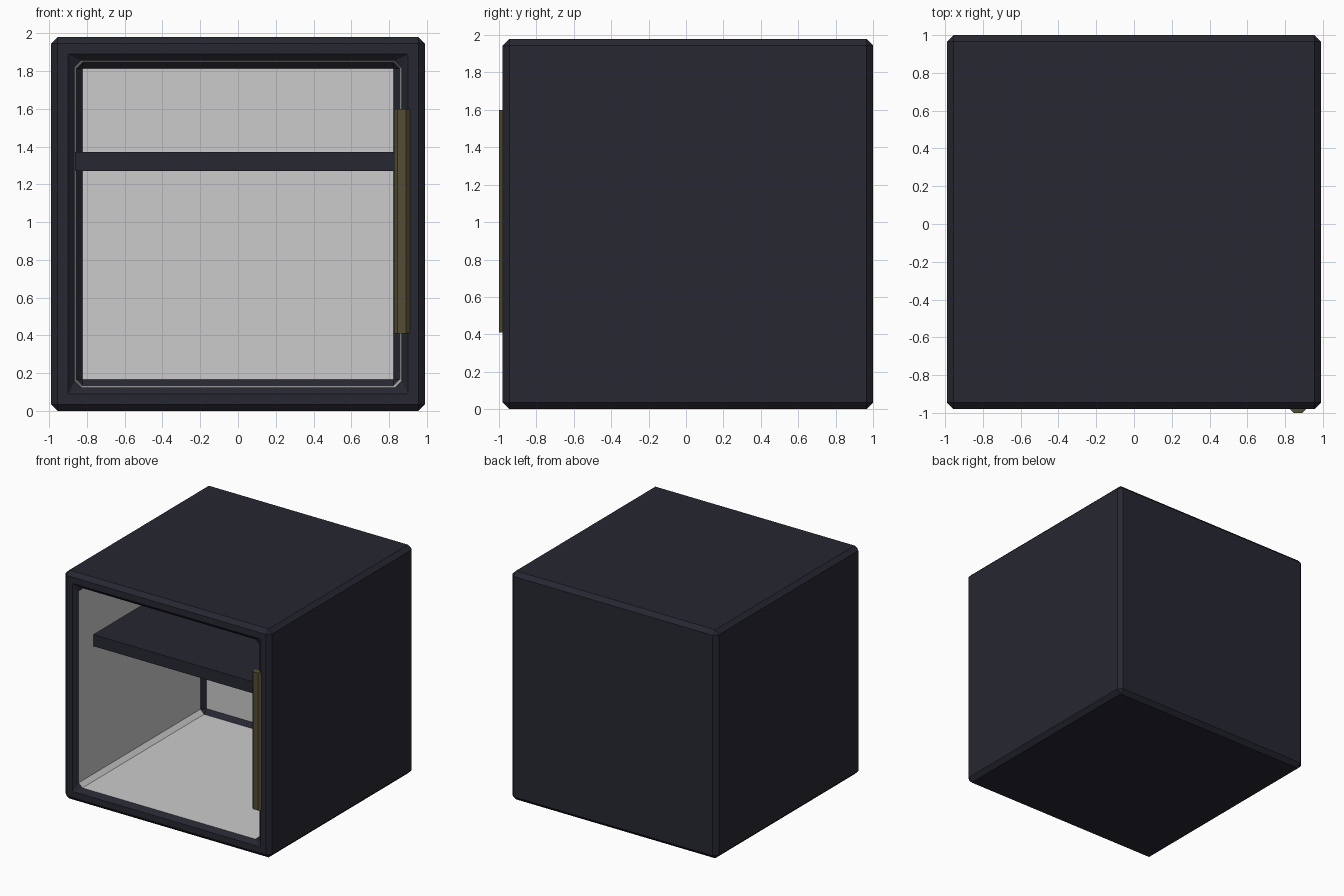
import bpy, bmesh
from mathutils import Matrix, Vector

if "Cube" in bpy.data.objects:
    bpy.data.objects.remove(bpy.data.objects["Cube"])


def material(name, rgb):
    m = bpy.data.materials.new(name)
    m.diffuse_color = (*rgb, 1)
    m.use_nodes = True
    m.node_tree.nodes["Principled BSDF"].inputs["Base Color"].default_value = m.diffuse_color
    return m


DARK = material("dark_shell", (0.02, 0.02, 0.032))
LINER = material("grey_liner", (0.8, 0.8, 0.8))
BRASS = material("dark_olive", (0.09, 0.073, 0.036))


def finish(name, bm, *mats):
    bmesh.ops.recalc_face_normals(bm, faces=bm.faces[:])
    me = bpy.data.meshes.new(name)
    bm.to_mesh(me)
    bm.free()
    for m in mats:
        me.materials.append(m)
    ob = bpy.data.objects.new(name, me)
    bpy.context.collection.objects.link(ob)
    return ob


def box(lo, hi):
    lo, hi = Vector(lo), Vector(hi)
    bm = bmesh.new()
    bmesh.ops.create_cube(bm, size=1, matrix=Matrix.Translation((lo + hi) / 2)
                          @ Matrix.Diagonal((*(hi - lo), 1)))
    return bm


# Cabinet: cube with a slightly tapered cavity sunk into the front, all sharp edges chamfered
FRONT, BACK_WALL, CHAMFER = -0.98, 0.745, 0.035
bm = box((-0.99, FRONT, 0), (0.99, 1, 1.98))
front = min(bm.faces, key=lambda f: f.calc_center_median().y)
bmesh.ops.inset_region(bm, faces=[front], thickness=0.124, use_even_offset=True)
new = bmesh.ops.extrude_face_region(bm, geom=[front])["geom"]
bmesh.ops.delete(bm, geom=[f for f in bm.faces if f == front], context='FACES_ONLY')
for v in new:
    if isinstance(v, bmesh.types.BMVert):
        v.co = (v.co.x * 0.99, BACK_WALL, 0.99 + (v.co.z - 0.99) * 0.99)
bmesh.ops.recalc_face_normals(bm, faces=bm.faces[:])
sharp = [e for e in bm.edges if e.calc_face_angle(0) > 0.5]
bmesh.ops.bevel(bm, geom=sharp, offset=CHAMFER, segments=1, affect='EDGES', profile=0.5)

# Grey lining: cavity walls and the back panel, but not the rims around them
for f in bm.faces:
    c = f.calc_center_median()
    inside = abs(c.x) < 0.88 and abs(c.z - 0.99) < 0.88
    wall = -0.93 < c.y < BACK_WALL - 0.05
    panel = abs(c.y - BACK_WALL) < 0.005
    f.material_index = int(inside and (wall or panel))
finish("cabinet", bm, DARK, LINER)

# Shelf
finish("shelf", box((-0.862, -0.75, 1.27), (0.862, BACK_WALL + 0.01, 1.37)), DARK)

# Handle: upright bar with chamfered front edges
bm = bmesh.new()
profile = [(0.825, -0.94), (0.825, -0.98), (0.845, -1.0),
           (0.89, -1.0), (0.91, -0.98), (0.91, -0.94)]
face = bm.faces.new([bm.verts.new((x, y, 0.41)) for x, y in profile])
top = bmesh.ops.extrude_face_region(bm, geom=[face])["geom"]
bmesh.ops.translate(bm, vec=(0, 0, 1.19),
                    verts=[v for v in top if isinstance(v, bmesh.types.BMVert)])
finish("handle", bm, BRASS)
